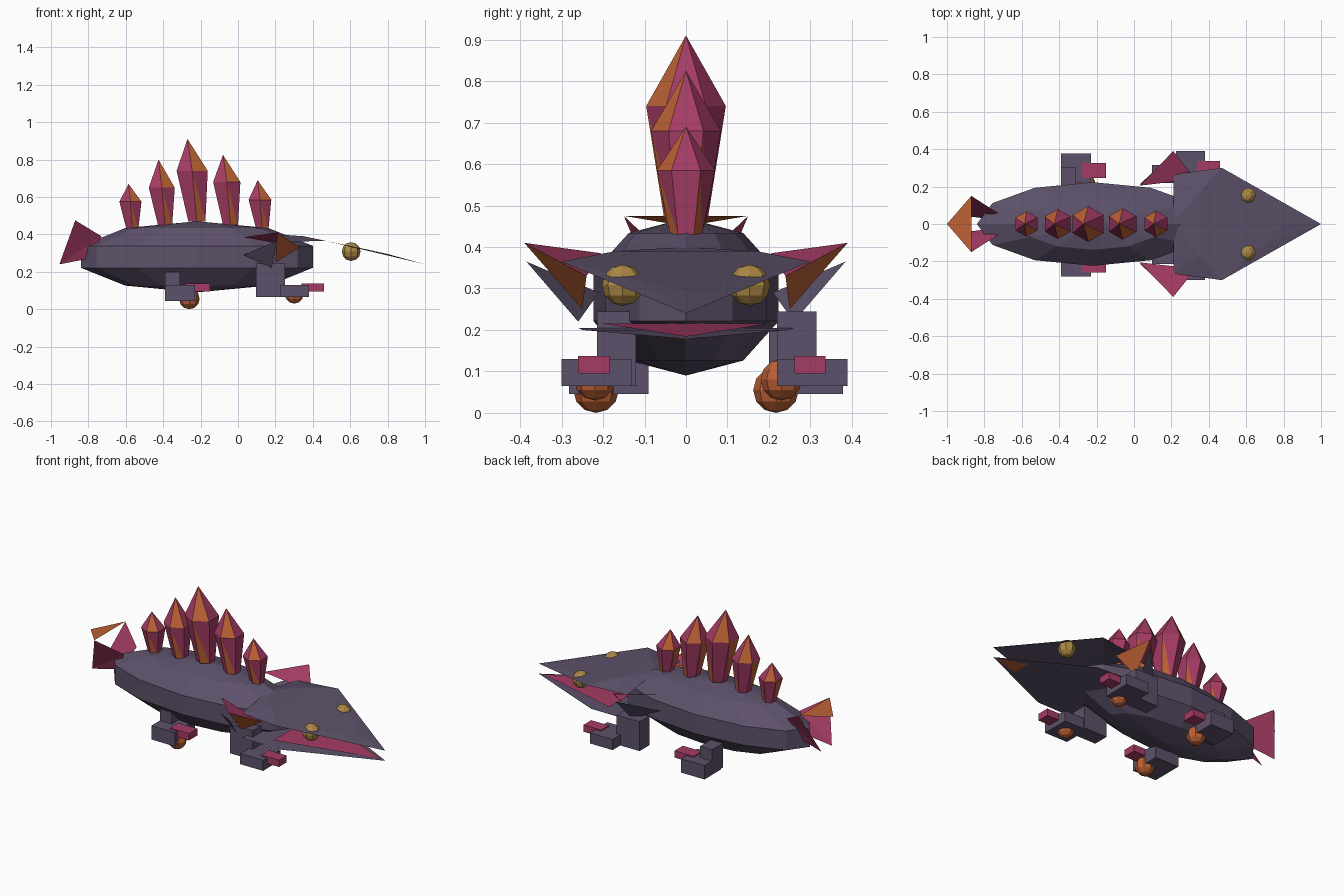
import bpy, bmesh, math
from mathutils import Vector

if "Cube" in bpy.data.objects:
    bpy.data.objects.remove(bpy.data.objects["Cube"])


def material(name, rgb):
    m = bpy.data.materials.new(name)
    m.diffuse_color = (*rgb, 1)
    m.use_nodes = True
    m.node_tree.nodes["Principled BSDF"].inputs["Base Color"].default_value = m.diffuse_color
    return m


PURPLE = material("purple hide", (0.11, 0.083, 0.145))
CRIMSON = material("crimson", (0.38, 0.045, 0.13))
ORANGE = material("orange", (0.50, 0.12, 0.035))
GOLD = material("gold", (0.42, 0.25, 0.06))


def mesh_object(name, verts, faces, mats, indices=None):
    me = bpy.data.meshes.new(name)
    me.from_pydata(verts, [], faces)
    for m in mats:
        me.materials.append(m)
    for p, i in zip(me.polygons, indices or []):
        p.material_index = i
    ob = bpy.data.objects.new(name, me)
    bpy.context.collection.objects.link(ob)
    return ob


def ball(name, center, radii, mat, segs=8, rings=6):
    bpy.ops.mesh.primitive_uv_sphere_add(segments=segs, ring_count=rings, radius=1, location=center)
    ob = bpy.context.object
    ob.name = name
    ob.scale = radii
    ob.data.materials.append(mat)
    return ob


def box(name, x, y, z, mat):
    bpy.ops.mesh.primitive_cube_add(size=1, location=[(a + b) / 2 for a, b in (x, y, z)])
    ob = bpy.context.object
    ob.name = name
    ob.scale = [b - a for a, b in (x, y, z)]
    ob.data.materials.append(mat)
    return ob


def flip(p):
    return (p[0], -p[1], p[2])


# Body: faceted, squashed sphere
ball("body", (-0.22, 0, 0.28), (0.652, 0.235, 0.19), PURPLE, 12, 5)


# Back crystals: six-sided, flaring to a shoulder and ending in a point
def crystal(name, base, shoulder, tip, r):
    verts = []
    for (x, z), rad in ((base, r * 0.55), (shoulder, r)):
        for i in range(6):
            a = math.radians(60 * i - 90)
            verts.append((x + rad * math.cos(a), rad * math.sin(a), z))
    verts.append((tip[0], 0, tip[1]))
    faces, idx = [], []
    for i in range(6):
        j = (i + 1) % 6
        faces += [(i, j, 6 + i), (j, 6 + j, 6 + i), (6 + i, 6 + j, 12)]
        idx += [int(i in (0, 2)), int(i == 4), int(i in (0, 3))]
    faces.append((5, 4, 3, 2, 1, 0))
    idx.append(0)
    mesh_object(name, verts, faces, (CRIMSON, ORANGE), idx)


for n, (bx, bz, sz, tx, tz, r) in enumerate((
        (-0.565, 0.43, 0.575, -0.585, 0.67, 0.068),
        (-0.39, 0.45, 0.65, -0.425, 0.80, 0.08),
        (-0.22, 0.47, 0.74, -0.27, 0.91, 0.096),
        (-0.04, 0.45, 0.68, -0.08, 0.825, 0.084),
        (0.13, 0.43, 0.585, 0.105, 0.69, 0.07))):
    crystal(f"back_crystal_{n + 1}", (bx, bz), ((bx + tx) / 2, sz), (tx, tz), r)

# Skull: thin wide plate with a raised brow panel
rim = [(0.21, 0.265, 0.36), (0.47, 0.30, 0.365), (1.0, 0, 0.24)]
brow = [(0.35, 0.17, 0.39), (0.71, 0.10, 0.315), (0.80, 0, 0.295)]
skull = rim + brow + [flip(p) for p in rim[:2] + brow[:2]] + [(0.21, 0, 0.40)]
mesh_object("skull_plate", skull, [
    (0, 3, 1), (1, 3, 4), (1, 4, 2), (4, 5, 2), (0, 10, 3),
    (6, 7, 8), (7, 9, 8), (7, 2, 9), (9, 2, 5), (6, 8, 10), (3, 10, 8)], [PURPLE])
mesh_object("brow_panel", brow + [flip(p) for p in brow[:2]],
            [(0, 1, 2, 4, 3)], [PURPLE])

# Lower jaw, with crimson mouth lining and an orange chin
mesh_object("lower_jaw",
            [(0.21, 0.26, 0.205), (0.47, 0.25, 0.20), (1, 0, 0.178),
             (0.47, -0.25, 0.20), (0.21, -0.26, 0.205)], [(0, 1, 2, 3, 4)], [PURPLE])
mesh_object("mouth_lining",
            [(0.38, 0.20, 0.215), (0.97, 0, 0.184), (0.38, -0.20, 0.215)], [(0, 2, 1)], [CRIMSON])
mesh_object("chin", [(0.80, 0.06, 0.183), (0.99, 0, 0.176), (0.80, -0.06, 0.183)],
            [(0, 1, 2)], [ORANGE])

# Cheek frills and eyes on both sides
for side, s in (("left", 1), ("right", -1)):
    frill = [(0.03, 0.205, 0.385), (0.21, 0.39, 0.41), (0.33, 0.24, 0.33), (0.20, 0.25, 0.25),
             (0.03, 0.21, 0.29), (0.21, 0.385, 0.365), (0.18, 0.26, 0.22)]
    mesh_object(f"{side}_frill", [(x, y * s, z) for x, y, z in frill],
                [(0, 1, 2), (1, 2, 3), (4, 5, 6)], (CRIMSON, ORANGE, PURPLE), (0, 1, 2))
    ball(f"{side}_eye", (0.605, 0.153 * s, 0.308), (0.05,) * 3, GOLD)

# Tail fins: two upright blades and a flat panel between them
for side, s in (("left", 1), ("right", -1)):
    mesh_object(f"{side}_tail_fin",
                [(-0.955, 0.05 * s, 0.24), (-0.87, 0.15 * s, 0.475),
                 (-0.73, 0.06 * s, 0.39), (-0.80, 0.03 * s, 0.27)],
                [(0, 1, 2), (0, 2, 3)], [CRIMSON])
mesh_object("tail_panel", [(-1, 0, 0.45), (-0.87, -0.15, 0.475), (-0.87, 0.15, 0.475)],
            [(0, 1, 2)], [ORANGE])

# Legs: post, foot, toe block and a round heel pad (the feet all splay outward unevenly)
for side, front_y, hind_y in (("left", 0.22, 0.20), ("right", -0.215, -0.20)):
    y = front_y
    box(f"front_{side}_leg", (0.095, 0.25), (y, y + 0.095), (0.065, 0.245), PURPLE)
    f = (0.22, 0.39) if y > 0 else (-0.30, -0.13)
    box(f"front_{side}_foot", (0.225, 0.38), f, (0.065, 0.13), PURPLE)
    t = 0.262 if y > 0 else -0.26
    box(f"front_{side}_toe", (0.34, 0.46), (t, t + 0.075), (0.095, 0.137), CRIMSON)
    ball(f"front_{side}_pad", (0.30, 0.23 if y > 0 else -0.22, 0.08), (0.05,) * 3, ORANGE)
    y = hind_y
    box(f"hind_{side}_leg", (-0.39, -0.31), (y, y + 0.105), (0.05, 0.20), PURPLE)
    f = (0.22, 0.378) if y > 0 else (-0.282, -0.09)
    box(f"hind_{side}_foot", (-0.39, -0.23), f, (0.045, 0.13), PURPLE)
    t = 0.245 if y > 0 else -0.26
    box(f"hind_{side}_toe", (-0.28, -0.15), (t, t + 0.08), (0.095, 0.137), CRIMSON)
    ball(f"hind_{side}_pad", (-0.26, 0.217 * (1 if y > 0 else -1), 0.055), (0.055,) * 3, ORANGE)
